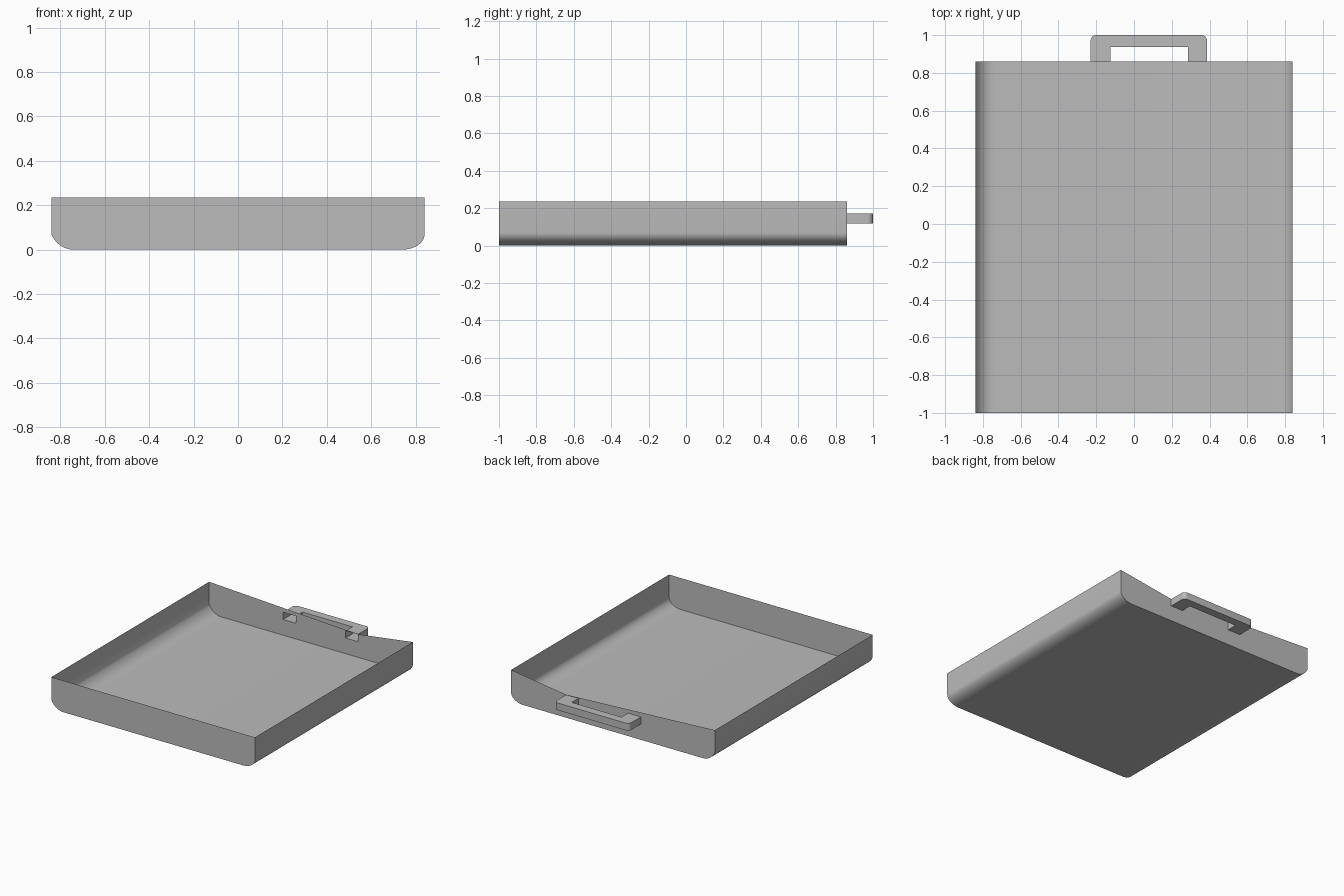
import bpy, bmesh
from math import sin, cos, pi, radians

if "Cube" in bpy.data.objects:
    bpy.data.objects.remove(bpy.data.objects["Cube"], do_unlink=True)

grey = bpy.data.materials.new("plain_grey")
grey.use_nodes = True
colour = (0.5, 0.5, 0.5, 1)
grey.diffuse_color = colour
grey.node_tree.nodes["Principled BSDF"].inputs["Base Color"].default_value = colour

# Shared dimensions
HALF, FRONT, BACK, RIM = 0.84, -1.0, 0.86, 0.235
FLAT, CURVE_TOP = 0.74, 0.068
LOW, HIGH = 0.117, 0.171
LEGS = [(-0.23, -0.124), (0.286, 0.387)]
DIP_X, DIP_Z = LEGS[1][1], HIGH + 0.001


def finish(bm, name, angle):
    bmesh.ops.remove_doubles(bm, verts=bm.verts[:], dist=0.0002)
    mesh = bpy.data.meshes.new(name)
    bm.to_mesh(mesh)
    bm.free()
    mesh.materials.append(grey)
    obj = bpy.data.objects.new(name, mesh)
    bpy.context.collection.objects.link(obj)
    bpy.ops.object.select_all(action='DESELECT')
    obj.select_set(True)
    bpy.context.view_layer.objects.active = obj
    bpy.ops.object.shade_smooth_by_angle(angle=radians(angle))
    return obj


def face(bm, points):
    bm.faces.new([bm.verts.new(p) for p in points])


# Lower curves: a shallow arc on the -x side, a full quarter round on the +x side
STEPS = 10
bend = radians(66)
shallow = [(-FLAT - (HALF - FLAT) * sin(bend * t / STEPS) / sin(bend),
            CURVE_TOP * (1 - cos(bend * t / STEPS)) / (1 - cos(bend)))
           for t in range(STEPS, -1, -1)]
round_side = [(FLAT + (HALF - FLAT) * sin(pi / 2 * t / STEPS),
               CURVE_TOP * (1 - cos(pi / 2 * t / STEPS))) for t in range(STEPS + 1)]
lower = shallow + round_side
profile = [(-HALF, RIM)] + lower + [(HALF, RIM)]

# Tray floor and side walls, one thin sheet
bm = bmesh.new()
for (xa, za), (xb, zb) in zip(profile, profile[1:]):
    face(bm, [(xa, FRONT, za), (xa, BACK, za), (xb, BACK, zb), (xb, FRONT, zb)])
finish(bm, "tray_floor_and_sides", 30)

# Front wall
bm = bmesh.new()
face(bm, [(x, FRONT, z) for x, z in profile])
finish(bm, "front_wall", 30)


# Back wall: rim dips towards one handle leg, with openings into both legs
def bottom_at(x):
    for (xa, za), (xb, zb) in zip(lower, lower[1:]):
        if xa <= x <= xb:
            return za + (zb - za) * (x - xa) / (xb - xa)
    return CURVE_TOP


def rim_at(x):
    end = HALF if x > DIP_X else -HALF
    return DIP_Z + (RIM - DIP_Z) * (x - DIP_X) / (end - DIP_X)


bm = bmesh.new()
columns = sorted([x for x, z in lower] + [x for leg in LEGS for x in leg])
for a, b in zip(columns, columns[1:]):
    levels = [(bottom_at(a), bottom_at(b)), (LOW, LOW), (HIGH, HIGH), (rim_at(a), rim_at(b))]
    for i, ((a0, b0), (a1, b1)) in enumerate(zip(levels, levels[1:])):
        if i == 1 and (a, b) in LEGS:
            continue
        face(bm, [(b, BACK, b0), (a, BACK, a0), (a, BACK, a1), (b, BACK, b1)])
finish(bm, "back_wall", 30)

# Hollow handle: U-shaped outline raised to height, open where the legs meet the wall
(l0, l1), (r0, r1) = LEGS
END, INNER, R = 1.0, 0.938, 0.03
outline = [(l1, INNER), (l1, BACK), (l0, BACK)]
outline += [(l0 + R - R * cos(pi / 2 * t / 6), END - R + R * sin(pi / 2 * t / 6)) for t in range(7)]
outline += [(r1 - R + R * sin(pi / 2 * t / 6), END - R + R * cos(pi / 2 * t / 6)) for t in range(7)]
outline += [(r1, BACK), (r0, BACK), (r0, INNER)]

bm = bmesh.new()
face(bm, [(x, y, LOW) for x, y in outline])
raised = bmesh.ops.extrude_face_region(bm, geom=bm.faces[:], use_keep_orig=True)["geom"]
bmesh.ops.translate(bm, vec=(0, 0, HIGH - LOW),
                    verts=[v for v in raised if isinstance(v, bmesh.types.BMVert)])
bmesh.ops.recalc_face_normals(bm, faces=bm.faces[:])
ends = [f for f in bm.faces if all(abs(v.co.y - BACK) < 0.001 for v in f.verts)]
bmesh.ops.delete(bm, geom=ends, context='FACES')
finish(bm, "handle", 30)
